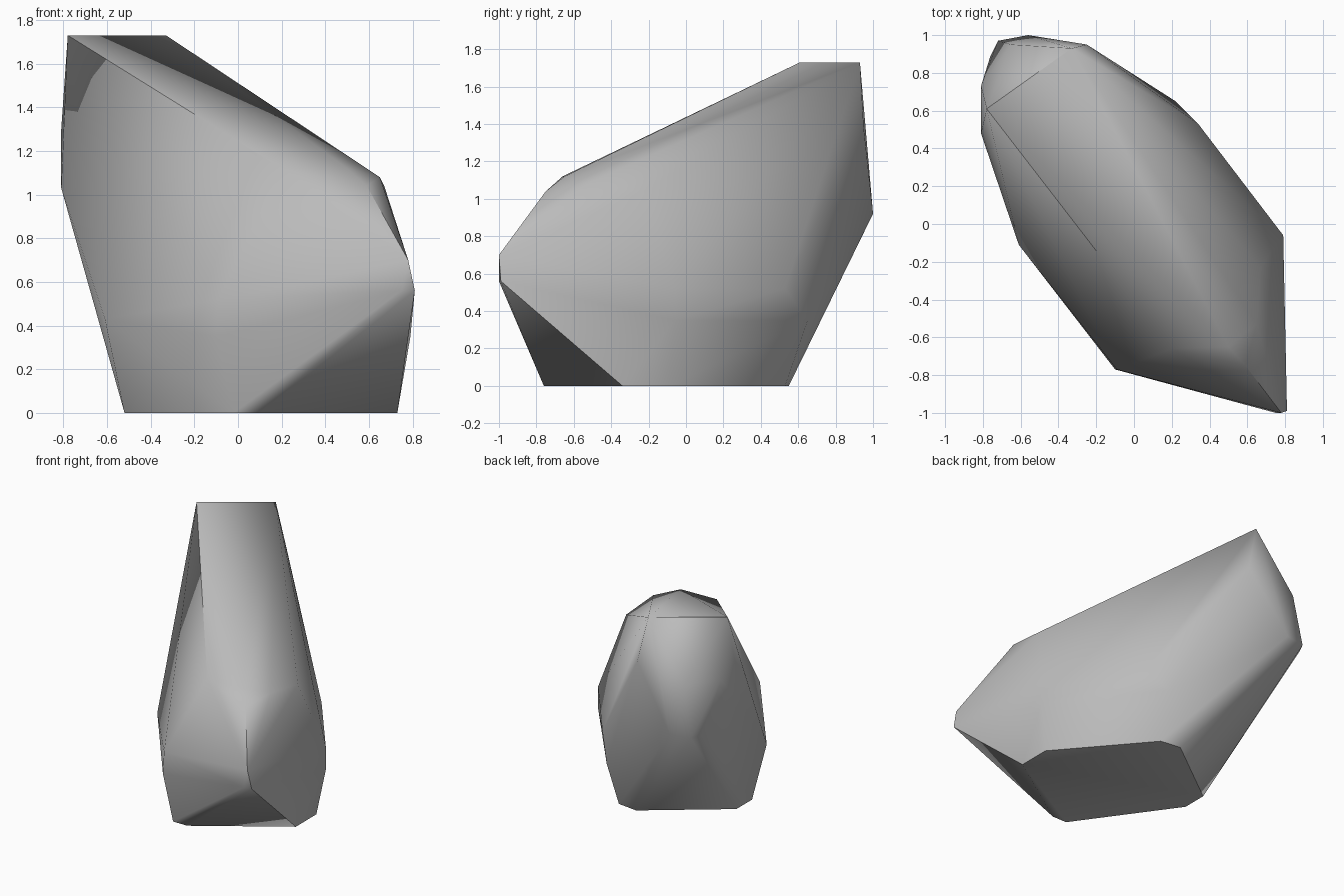
import bpy
import bmesh
import math
from mathutils import Vector

default_cube = bpy.data.objects.get("Cube")
if default_cube:
    bpy.data.objects.remove(default_cube, do_unlink=True)


def make_material(name, colour):
    material = bpy.data.materials.new(name)
    material.use_nodes = True
    material.diffuse_color = colour
    shader = material.node_tree.nodes["Principled BSDF"]
    shader.inputs["Base Color"].default_value = colour
    return material


def at_height(z, outline):
    """Lift a flat outline to a given height."""
    return [Vector((x, y, z)) for x, y in outline]


def build_convex_stone(name, points, material, sharp_angle):
    """Wrap the corner points in a convex hull and shade it."""
    mesh = bpy.data.meshes.new(name)
    bm = bmesh.new()
    for point in points:
        bm.verts.new(point)
    hull = bmesh.ops.convex_hull(bm, input=bm.verts)
    leftovers = set(hull["geom_interior"]) | set(hull["geom_unused"])
    loose = [item for item in leftovers if isinstance(item, bmesh.types.BMVert)]
    bmesh.ops.delete(bm, geom=loose, context="VERTS")
    # Merge nearly flat triangles into broad facets
    bmesh.ops.dissolve_limit(bm, angle_limit=math.radians(3),
                             verts=bm.verts, edges=bm.edges)
    bmesh.ops.recalc_face_normals(bm, faces=bm.faces)
    bm.to_mesh(mesh)
    bm.free()
    mesh.materials.append(material)
    stone = bpy.data.objects.new(name, mesh)
    bpy.context.collection.objects.link(stone)
    bpy.ops.object.select_all(action="DESELECT")
    stone.select_set(True)
    bpy.context.view_layer.objects.active = stone
    bpy.ops.object.shade_smooth_by_angle(angle=math.radians(sharp_angle))
    return stone


# Flat foot of the boulder
foot = at_height(0, [(.1, -.76), (-.02, -.76), (-.52, -.06), (-.52, .13),
                     (.04, .55), (.2, .53), (.73, -.09), (.73, -.34)])

# Widest belt, running around both flanks
belt = at_height(.35, [(-.1, -.77), (.79, -.06), (.22, .65)])
belt += at_height(.52, [(-.09, -.77), (.79, -.06), (.34, .53)])
belt += at_height(.43, [(-.61, -.11)])

# Low pointed nose
nose = at_height(.56, [(.81, -.99), (.75, -1)])
nose += at_height(.7, [(.78, -1)])

# Shoulders at the low end of the sloping top
shoulders = at_height(1.12, [(.2, -.66), (.5, -.65)])
shoulders += at_height(1.04, [(.67, -.23), (.59, -.75)])
shoulders += at_height(1.08, [(.65, -.53)])

# High overhanging tail
tail = at_height(.92, [(-.56, 1), (-.72, .97), (-.76, .89)])
tail += at_height(1.03, [(-.81, .48)])
tail += at_height(1.3, [(-.81, .73), (-.65, .95)])
tail += at_height(1.38, [(-.25, .95)])

# Crest edge
crest = at_height(1.73, [(-.78, .61), (-.33, .93)])

stone_grey = make_material("stone grey", (.5, .5, .5, 1))
build_convex_stone("boulder", foot + belt + nose + shoulders + tail + crest,
                   stone_grey, 48)
